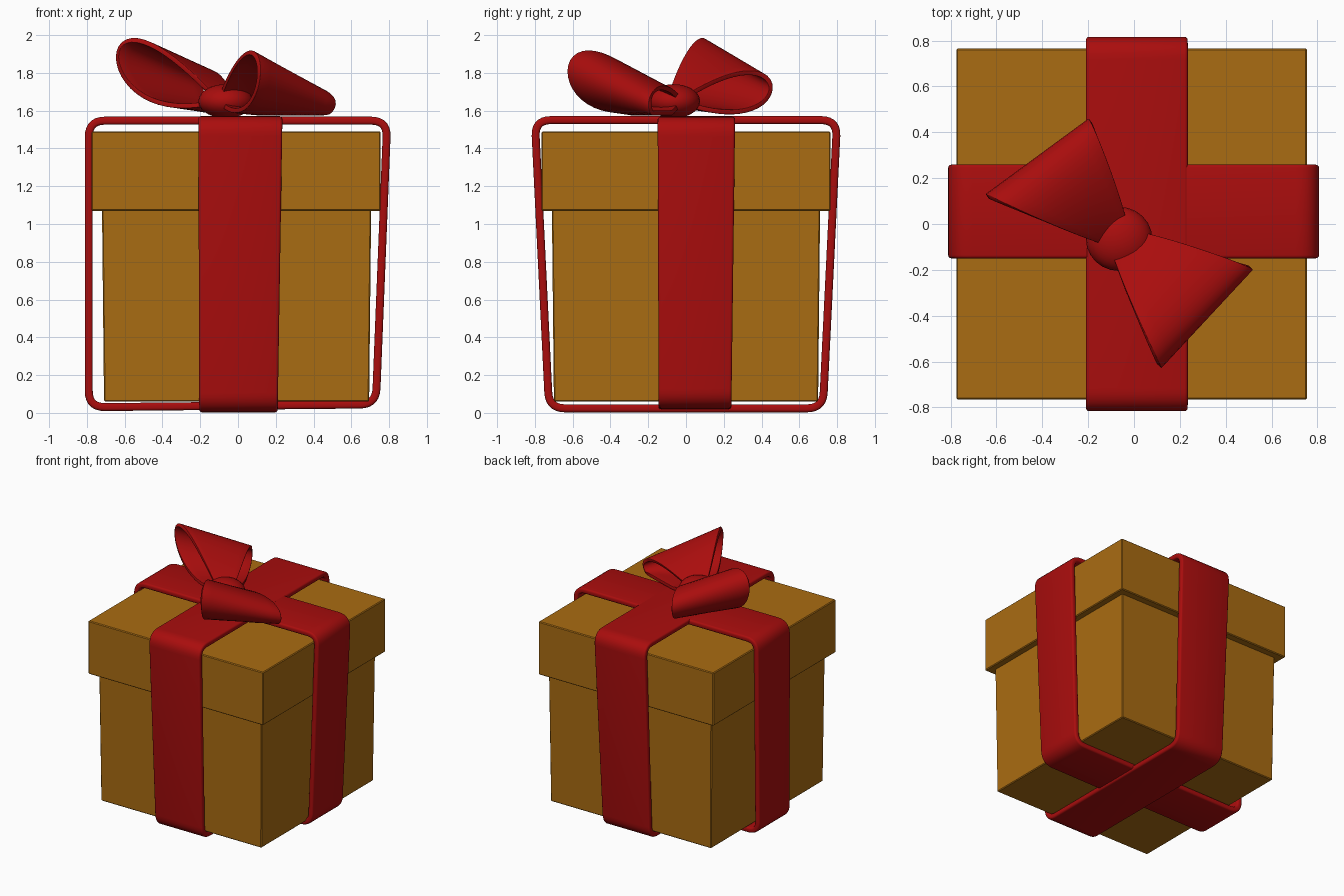
import bpy, bmesh, math
from mathutils import Vector

if "Cube" in bpy.data.objects:
    bpy.data.objects.remove(bpy.data.objects["Cube"], do_unlink=True)


def material(name, color):
    m = bpy.data.materials.new(name)
    m.use_nodes = True
    m.diffuse_color = color
    bsdf = m.node_tree.nodes["Principled BSDF"]
    bsdf.inputs["Base Color"].default_value = color
    bsdf.inputs["Roughness"].default_value = 0.6
    return m


GOLD = material("gold card", (0.40, 0.15, 0.006, 1))
RED = material("red ribbon", (0.40, 0.004, 0.004, 1))


def finish(name, bm, mat, smooth=True):
    bmesh.ops.recalc_face_normals(bm, faces=bm.faces)
    mesh = bpy.data.meshes.new(name)
    bm.to_mesh(mesh)
    bm.free()
    mesh.materials.append(mat)
    ob = bpy.data.objects.new(name, mesh)
    bpy.context.collection.objects.link(ob)
    if smooth:
        bpy.ops.object.select_all(action="DESELECT")
        ob.select_set(True)
        bpy.context.view_layer.objects.active = ob
        bpy.ops.object.shade_smooth_by_angle(angle=math.radians(50))
    return ob


def thicken(ob, thickness, bevel):
    s = ob.modifiers.new("thickness", "SOLIDIFY")
    s.thickness, s.offset = thickness, 0
    b = ob.modifiers.new("soft edges", "BEVEL")
    b.width, b.segments = bevel, 3
    b.limit_method, b.angle_limit = "ANGLE", math.radians(60)


def sheet(name, rows, mat, closed):
    """Quad strip through rows of points."""
    bm = bmesh.new()
    grid = [[bm.verts.new(p) for p in row] for row in rows]
    pairs = list(zip(grid, grid[1:]))
    if closed:
        pairs.append((grid[-1], grid[0]))
    for a, b in pairs:
        for i in range(len(a) - 1):
            bm.faces.new((a[i], a[i + 1], b[i + 1], b[i]))
    return finish(name, bm, mat)


# Box body and lid
def card_box(name, x0, x1, y, z0, z1, foot=1.0):
    bm = bmesh.new()
    bmesh.ops.create_cube(bm, size=1)
    for v in bm.verts:
        k = foot if v.co.z < 0 else 1
        v.co = ((x0 + x1) / 2 + v.co.x * (x1 - x0) * k,
                v.co.y * 2 * y * k, z1 if v.co.z > 0 else z0)
    ob = finish(name, bm, GOLD, smooth=False)
    b = ob.modifiers.new("crisp edges", "BEVEL")
    b.width, b.segments = 0.006, 1


card_box("box_body", -0.72, 0.705, 0.71, 0.06, 1.08, foot=0.985)
card_box("box_lid", -0.775, 0.755, 0.765, 1.07, 1.49)


# Ribbon bands: rounded loops around the box
def rounded(corners, radius, steps=7):
    pts = []
    for i, c in enumerate(corners):
        c = Vector(c)
        a = c + (Vector(corners[i - 1]) - c).normalized() * radius
        b = c + (Vector(corners[(i + 1) % len(corners)]) - c).normalized() * radius
        for k in range(steps + 1):
            t = k / steps
            pts.append(a * (1 - t) ** 2 + c * 2 * t * (1 - t) + b * t * t)
    return pts


def band(name, corners, low, high, place):
    rows = []
    for p in rounded(corners, 0.085):
        t = p.y / 1.55
        edges = [low[i] + (high[i] - low[i]) * t for i in (0, 1)]
        rows.append([place(p.x, edges[0], p.y), place(p.x, edges[1], p.y)])
    thicken(sheet(name, rows, RED, True), 0.042, 0.014)


band("ribbon_side_to_side",
     [(-0.79, 0.03), (-0.79, 1.547), (0.79, 1.547), (0.73, 0.045)],
     (-0.145, 0.24), (-0.15, 0.26), lambda a, w, z: (a, w, z))
band("ribbon_front_to_back",
     [(-0.725, 0.024), (-0.80, 1.55), (0.80, 1.55), (0.725, 0.024)],
     (-0.205, 0.21), (-0.21, 0.235), lambda a, w, z: (w, a, z))

# Bow knot
KNOT = Vector((-0.065, -0.065, 1.65))
bm = bmesh.new()
bmesh.ops.create_uvsphere(bm, u_segments=24, v_segments=14, radius=1)
for v in bm.verts:
    v.co = Vector((v.co.x * 0.145, v.co.y * 0.14, v.co.z * 0.09)) + KNOT
finish("bow_knot", bm, RED)


# Bow loops: flaring teardrops, raised on one edge
def bow_loop(name, end, across, rise, height):
    out = Vector(end) - KNOT.xy
    across = Vector(across)
    rows = []
    for i in range(41):
        t = 2 * math.pi * i / 40
        r = (1 - math.cos(t)) / 2
        flare = 0.16 + 0.84 * r ** 0.85
        row = []
        for j in range(9):
            s = j / 8
            xy = KNOT.xy + out * r + across * (2 * s - 1) * flare
            lift = rise[0] + (rise[1] - rise[0]) * s
            h = height[0] + (height[1] - height[0]) * s
            z = KNOT.z + lift * r + h * math.sin(t) * math.sin(t / 2) * 1.3
            row.append((xy.x, xy.y, max(z, 1.588)))
        rows.append(row)
    thicken(sheet(name, rows, RED, False), 0.026, 0.009)


bow_loop("bow_loop_right", (-0.415, 0.285), (0.225, 0.165),
         (0.235, 0.07), (0.145, 0.10))
bow_loop("bow_loop_left", (0.31, -0.405), (0.20, 0.215),
         (0.16, -0.015), (0.14, 0.08))
